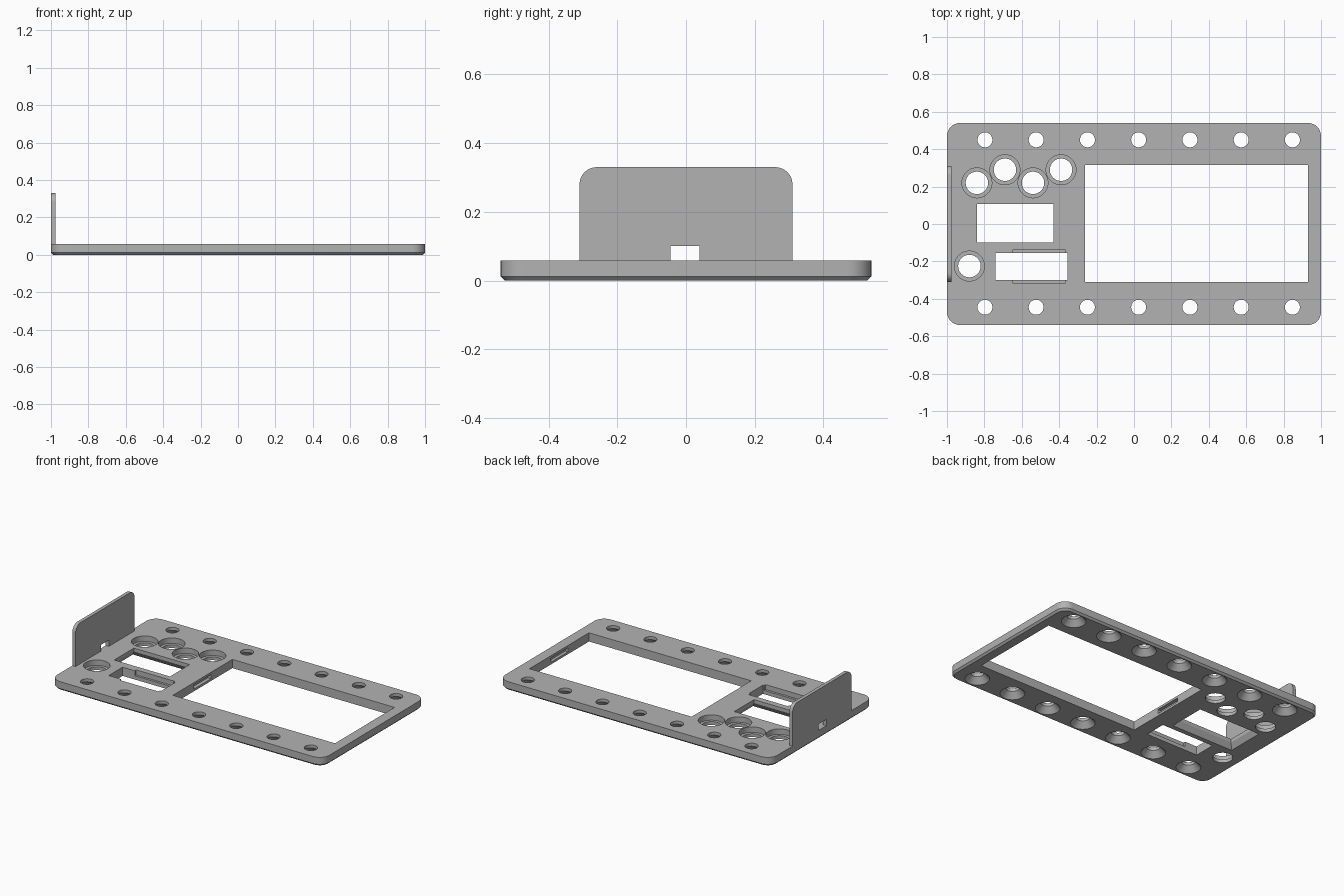
import bpy, bmesh
from math import sin, cos, pi

if "Cube" in bpy.data.objects:
    bpy.data.objects.remove(bpy.data.objects["Cube"], do_unlink=True)

T = 0.058      # plate thickness
OVER = 0.01    # how far cutters overshoot the plate

grey = bpy.data.materials.new("plain grey")
grey.use_nodes = True
GREY = (0.45, 0.45, 0.45, 1)
grey.diffuse_color = GREY
grey.node_tree.nodes["Principled BSDF"].inputs["Base Color"].default_value = GREY


def rounded(x0, x1, y0, y1, r, steps=8):
    """Counter-clockwise rectangle outline with round corners."""
    corners = [(x1 - r, y1 - r), (x0 + r, y1 - r), (x0 + r, y0 + r), (x1 - r, y0 + r)]
    return [(cx + r * cos(a), cy + r * sin(a))
            for q, (cx, cy) in enumerate(corners)
            for a in [(q + i / steps) * pi / 2 for i in range(steps + 1)]]


def rect(x0, x1, y0, y1):
    return [(x0, y0), (x1, y0), (x1, y1), (x0, y1)]


def circle(x, y, r, n=48):
    return [(x + r * cos(2 * pi * i / n), y + r * sin(2 * pi * i / n)) for i in range(n)]


def loft(name, layers):
    """Closed solid through stacked outlines, given as (outline, z)."""
    bm = bmesh.new()
    rings = [[bm.verts.new((x, y, z)) for x, y in outline] for outline, z in layers]
    for a, b in zip(rings, rings[1:]):
        for i in range(len(a)):
            j = (i + 1) % len(a)
            bm.faces.new((a[i], a[j], b[j], b[i]))
    bm.faces.new(rings[0][::-1])
    bm.faces.new(rings[-1])
    bmesh.ops.recalc_face_normals(bm, faces=bm.faces)
    mesh = bpy.data.meshes.new(name)
    bm.to_mesh(mesh)
    bm.free()
    mesh.materials.append(grey)
    obj = bpy.data.objects.new(name, mesh)
    bpy.context.scene.collection.objects.link(obj)
    return obj


def smooth(obj):
    bpy.ops.object.select_all(action="DESELECT")
    obj.select_set(True)
    bpy.context.view_layer.objects.active = obj
    bpy.ops.object.shade_smooth_by_angle(angle=pi / 6)


# Base plate with a small bevel around its underside
C = 0.012
outer = rounded(-1, 1, -0.54, 0.54, 0.07)
plate = loft("base_plate", [
    (rounded(-1 + C, 1 - C, -0.54 + C, 0.54 - C, 0.07 - C), 0),
    (outer, C), (outer, T)])

cutters = []


def cut(*layers):
    cutters.append(loft("cutter", layers))


def cut_box(x0, x1, y0, y1, z0=-OVER, z1=T + OVER):
    cut((rect(x0, x1, y0, y1), z0), (rect(x0, x1, y0, y1), z1))


# Two rows of screw holes, countersunk from below
for i in range(7):
    x = -0.797 + i * 0.274
    for y in (-0.445, 0.45):
        cut((circle(x, y, 0.083), -OVER), (circle(x, y, 0.04), 0.038),
            (circle(x, y, 0.04), T + OVER))

# Button holes, counterbored from above
for x, y in [(-0.84, 0.22), (-0.69, 0.29), (-0.54, 0.22), (-0.39, 0.29), (-0.88, -0.225)]:
    cut((circle(x, y, 0.06), -OVER), (circle(x, y, 0.06), 0.022),
        (circle(x, y, 0.08), 0.022), (circle(x, y, 0.08), T + OVER))

# Large window and its catch pockets
cut_box(-0.262, 0.93, -0.31, 0.315)
cut_box(-0.285, 0.95, -0.09, 0.09, 0.015, 0.043)

# Display window, flared towards the underside
F = 0.03
small = rect(-0.84, -0.43, -0.1, 0.107)
cut((rect(-0.84 - F, -0.43 + F, -0.1 - F, 0.107 + F), -OVER),
    (small, 0.035), (small, T + OVER))

# Switch slot with shallow ledges on both long sides
cut_box(-0.74, -0.355, -0.3, -0.155)
cut_box(-0.65, -0.365, -0.315, -0.14, 0.025)

for cutter in cutters:
    mod = plate.modifiers.new("cut", "BOOLEAN")
    mod.operation = "DIFFERENCE"
    mod.solver = "EXACT"
    mod.object = cutter
    bpy.context.view_layer.objects.active = plate
    bpy.ops.object.modifier_apply(modifier=mod.name)
for cutter in cutters:
    bpy.data.objects.remove(cutter, do_unlink=True)
smooth(plate)

# Upright end panel with rounded top corners and a cable notch at its foot
R, TOP, W = 0.05, 0.33, 0.31
arc = [i * pi / 16 for i in range(9)]
outline = [(W, T)]
outline += [(W - R + R * cos(a), TOP - R + R * sin(a)) for a in arc]
outline += [(-W + R - R * sin(a), TOP - R + R * cos(a)) for a in arc]
outline += [(-W, T), (-0.045, T), (-0.045, 0.1), (0.04, 0.1), (0.04, T)]
panel = loft("end_panel", [(outline, -1), (outline, -0.977)])
for v in panel.data.vertices:
    y, z, x = v.co
    v.co = (x, y, z)
smooth(panel)
